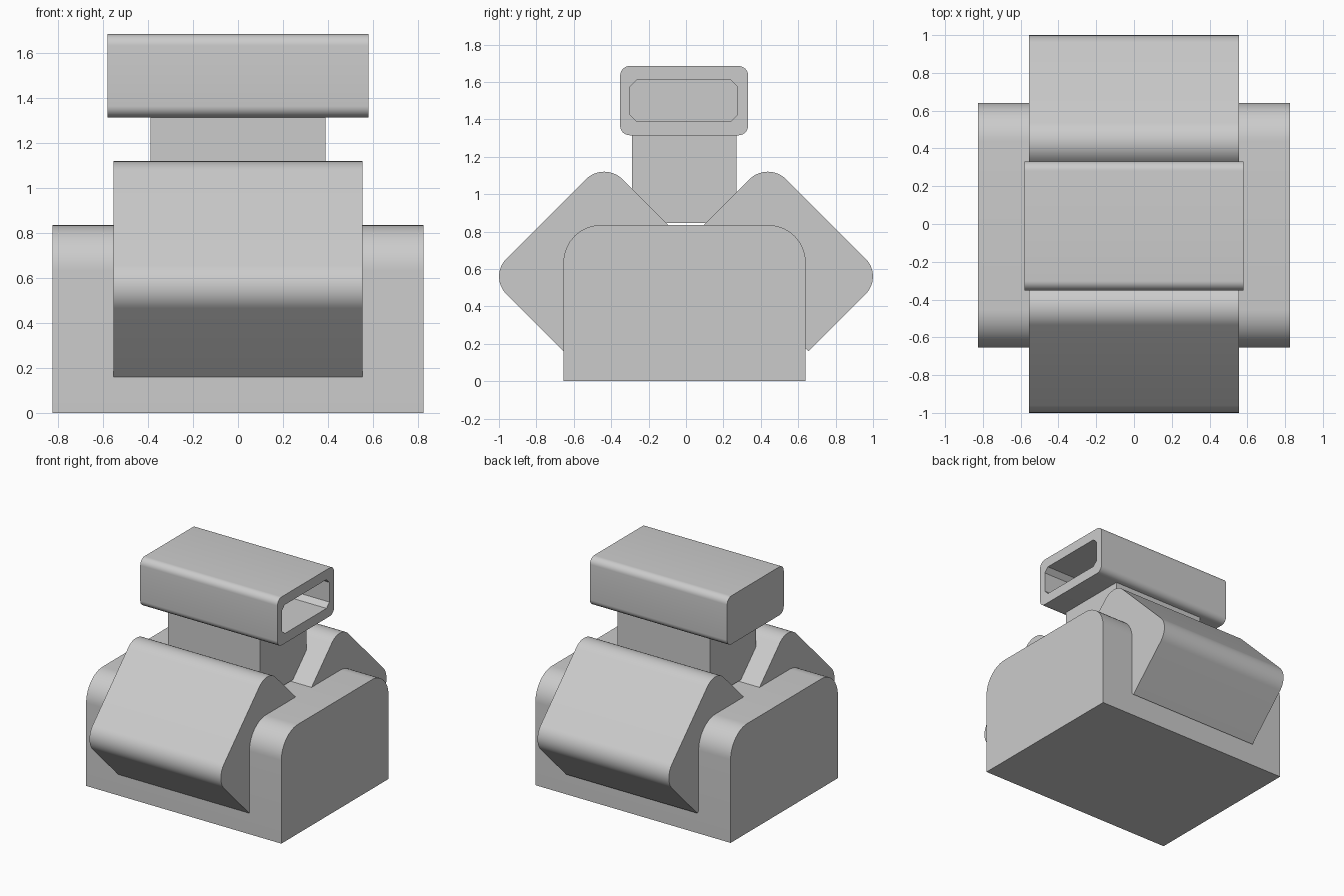
import bpy, bmesh
from math import tan, acos
from mathutils import Vector

if "Cube" in bpy.data.objects:
    bpy.data.objects.remove(bpy.data.objects["Cube"])


def rounded(corners, steps=10):
    """Turn (y, z, radius) corners into a filleted outline."""
    pts = []
    n = len(corners)
    for i, (y, z, r) in enumerate(corners):
        p = Vector((y, z))
        if r == 0:
            pts.append(p)
            continue
        a = (Vector(corners[i - 1][:2]) - p).normalized()
        b = (Vector(corners[(i + 1) % n][:2]) - p).normalized()
        half = acos(a.dot(b)) / 2
        t = r / tan(half)
        c = p + (a + b).normalized() * (t * t + r * r) ** 0.5
        va, vb = p + a * t - c, p + b * t - c
        for k in range(steps + 1):
            pts.append(c + va.lerp(vb, k / steps).normalized() * r)
    return pts


def smooth(ob):
    bpy.ops.object.select_all(action='DESELECT')
    ob.select_set(True)
    bpy.context.view_layer.objects.active = ob
    bpy.ops.object.shade_smooth_by_angle(angle=0.5)


def extrude_x(name, corners, x0, x1, steps=10):
    """Extrude a YZ outline along x."""
    bm = bmesh.new()
    face = bm.faces.new([bm.verts.new((x0, p.x, p.y)) for p in rounded(corners, steps)])
    new = bmesh.ops.extrude_face_region(bm, geom=[face], use_keep_orig=True)["geom"]
    bmesh.ops.translate(bm, vec=(x1 - x0, 0, 0),
                        verts=[v for v in new if isinstance(v, bmesh.types.BMVert)])
    bmesh.ops.recalc_face_normals(bm, faces=bm.faces)
    mesh = bpy.data.meshes.new(name)
    bm.to_mesh(mesh)
    bm.free()
    ob = bpy.data.objects.new(name, mesh)
    bpy.context.collection.objects.link(ob)
    smooth(ob)
    return ob


def rect(y0, y1, z0, z1, r_low, r_top):
    return [(y0, z0, r_low), (y1, z0, r_low), (y1, z1, r_top), (y0, z1, r_top)]


# Base block with rounded upper shoulders
extrude_x("base", rect(-0.655, 0.64, 0, 0.835, 0, 0.2), -0.825, 0.825)

# Tilted side housings, mirrored front and back
for name, s in (("front_housing", -1), ("back_housing", 1)):
    extrude_x(name, [(s * 0.0375, 0.7775, 0), (s * 0.4375, 1.1775, 0.138),
                     (s * 1.055, 0.56, 0.133), (s * 0.655, 0.16, 0)], -0.555, 0.555)

# Neck
extrude_x("neck", rect(-0.29, 0.27, 0.845, 1.32, 0, 0), -0.39, 0.39)

# Head with a chamfered pocket open on the right end
head = extrude_x("head", rect(-0.352, 0.332, 1.315, 1.685, 0.05, 0.05), -0.58, 0.58, 6)
pocket = extrude_x("pocket_cutter", rect(-0.3, 0.275, 1.39, 1.61, 0.035, 0.035), -0.51, 0.7, 1)
cut = head.modifiers.new("pocket", 'BOOLEAN')
cut.operation = 'DIFFERENCE'
cut.solver = 'EXACT'
cut.object = pocket
bpy.context.view_layer.objects.active = head
bpy.ops.object.modifier_apply(modifier=cut.name)
bpy.data.objects.remove(pocket)
smooth(head)
